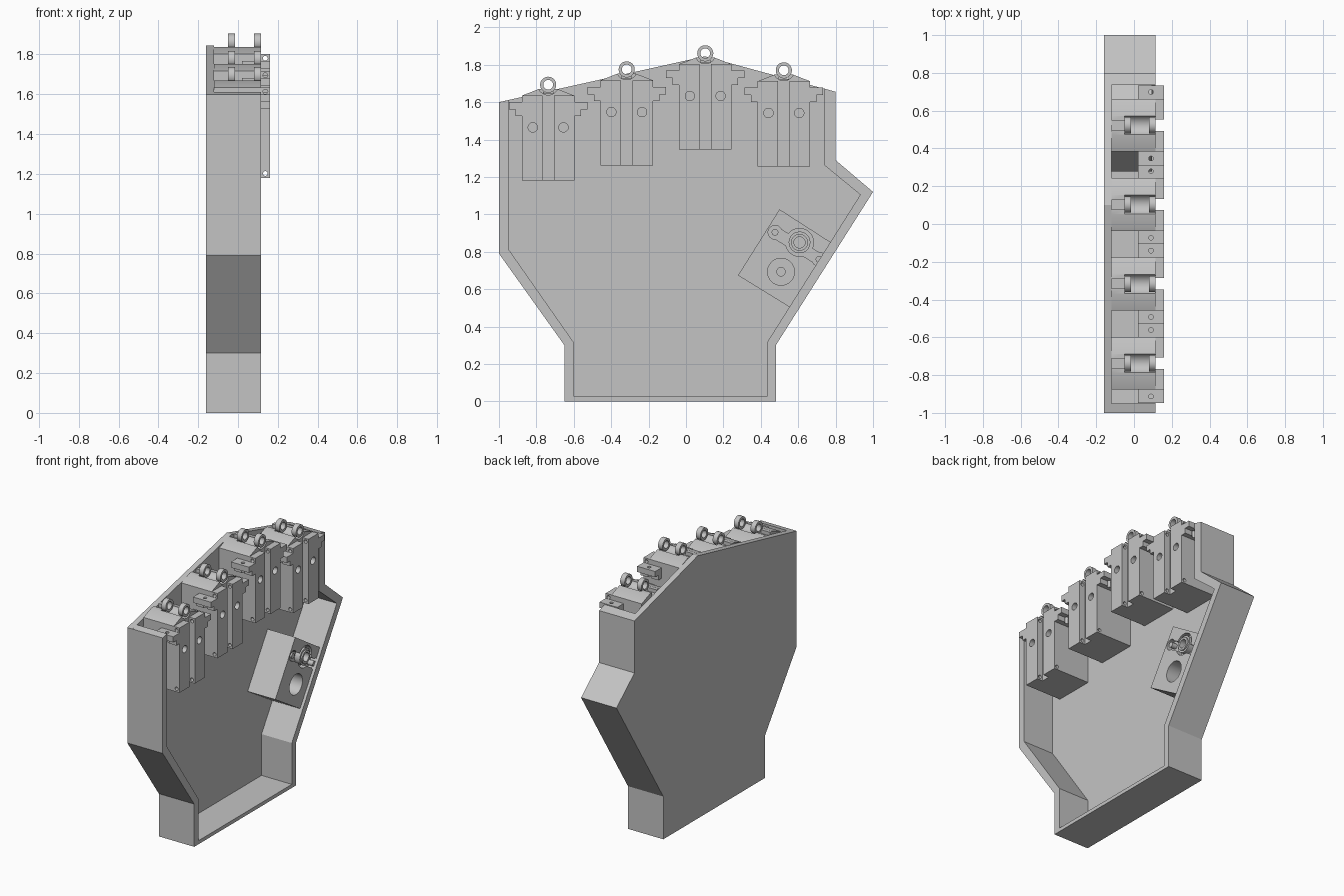
import bpy, bmesh
from math import pi, cos, sin, radians
from mathutils import Matrix, Vector

cube = bpy.data.objects.get("Cube")
if cube:
    bpy.data.objects.remove(cube, do_unlink=True)

grey = bpy.data.materials.new("plain_grey")
grey.use_nodes = True
grey.diffuse_color = (0.55, 0.55, 0.55, 1)
grey.node_tree.nodes["Principled BSDF"].inputs["Base Color"].default_value = (0.55, 0.55, 0.55, 1)


def finish(name, bm):
    bmesh.ops.recalc_face_normals(bm, faces=bm.faces)
    me = bpy.data.meshes.new(name)
    bm.to_mesh(me)
    bm.free()
    me.materials.append(grey)
    ob = bpy.data.objects.new(name, me)
    bpy.context.collection.objects.link(ob)
    return ob


def prism(name, pts, x0, x1):
    """Extrude a (y, z) outline from x0 to x1."""
    bm = bmesh.new()
    face = bm.faces.new([bm.verts.new((x0, y, z)) for y, z in pts])
    new = bmesh.ops.extrude_face_region(bm, geom=[face])["geom"]
    bmesh.ops.translate(bm, vec=(x1 - x0, 0, 0),
                        verts=[v for v in new if isinstance(v, bmesh.types.BMVert)])
    return finish(name, bm)


def block(name, x0, x1, y0, y1, z0, z1):
    return prism(name, [(y0, z0), (y1, z0), (y1, z1), (y0, z1)], x0, x1)


def cylinder(name, axis, centre, r, length):
    turn = {"X": Matrix.Rotation(pi / 2, 4, "Y"),
            "Y": Matrix.Rotation(pi / 2, 4, "X"),
            "Z": Matrix.Identity(4)}[axis]
    bm = bmesh.new()
    bmesh.ops.create_cone(bm, cap_ends=True, segments=32, radius1=r, radius2=r,
                          depth=length, matrix=Matrix.Translation(centre) @ turn)
    return smooth(finish(name, bm))


def tube(name, x0, x1, y, z, r_out, r_in, n=32):
    bm = bmesh.new()
    loops = [[bm.verts.new((x, y + r * cos(2 * pi * i / n), z + r * sin(2 * pi * i / n)))
              for i in range(n)]
             for x, r in ((x0, r_out), (x1, r_out), (x1, r_in), (x0, r_in))]
    for k in range(4):
        a, b = loops[k], loops[(k + 1) % 4]
        for i in range(n):
            j = (i + 1) % n
            bm.faces.new((a[i], a[j], b[j], b[i]))
    return smooth(finish(name, bm))


def smooth(ob):
    ob.data.shade_smooth()
    ob.data.set_sharp_from_angle(angle=radians(30))
    return ob


def cut(ob, cutters):
    """Subtract the cutters, bake the result and discard them."""
    for c in cutters:
        c.hide_render = True
        mod = ob.modifiers.new("cut", "BOOLEAN")
        mod.operation, mod.solver, mod.object = "DIFFERENCE", "EXACT", c
    bpy.context.view_layer.update()
    deps = bpy.context.evaluated_depsgraph_get()
    me = bpy.data.meshes.new_from_object(ob.evaluated_get(deps))
    ob.modifiers.clear()
    ob.data = me
    for c in cutters:
        bpy.data.objects.remove(c, do_unlink=True)
    return smooth(ob)


# Open tray: back plate and rim, open along the top
BACK, FLOOR, RIM = -0.16, -0.12, 0.115
outer = [(-1, 1.6), (-1, 0.79), (-0.65, 0.3), (-0.65, 0), (0.48, 0), (0.48, 0.3),
         (1, 1.12), (0.8, 1.29), (0.8, 1.655)]
inner = [(-0.95, 1.611), (-0.95, 0.815), (-0.6, 0.315), (-0.6, 0.025), (0.433, 0.025),
         (0.433, 0.315), (0.932, 1.105), (0.737, 1.265), (0.737, 1.673)]
prism("back_plate", outer + [(0.1, 1.845)], BACK, FLOOR)
prism("tray_rim", outer + inner[::-1], FLOOR, RIM)

# One module, built around y = 0 with its underside on z = 0
HALF, FACE = 0.14, 0.16
RING_Z = 0.513
core = prism("module_body", [(-HALF, 0), (HALF, 0), (HALF, 0.455), (0.05, 0.49),
                             (-0.05, 0.49), (-HALF, 0.455)], FLOOR, RIM)
cut(core, [cylinder("trough_cutter", "X", (0.0325, 0, RING_Z), 0.055, 0.165),
           block("slot_cutter", -0.2, -0.03, -0.025, 0.025, 0.465, 0.6)])
parts = [core]
for side, s in (("right", -1), ("left", 1)):
    # Face plate beside the central channel
    y0, y1 = sorted((s * 0.03, s * HALF))
    plate = block("face_plate_" + side, RIM, FACE, y0, y1, 0, 0.455)
    cut(plate, [cylinder("bolt_cutter", "X", (FACE, s * 0.082, 0.285), 0.025, 0.08),
                cylinder("pin_cutter", "Y", (0.1375, 0, 0.022), 0.012, 0.5),
                cylinder("pin_cutter", "Y", (0.1375, 0, 0.433), 0.012, 0.5)])
    # Stepped mounting wing
    wing = prism("wing_" + side, [(s * y, z) for y, z in (
        (HALF, 0.345), (0.175, 0.345), (0.175, 0.38), (0.21, 0.38),
        (0.21, 0.42), (HALF, 0.42))], 0.02, FACE)
    cut(wing, [cylinder("screw_cutter", "Z", (0.09, s * 0.176, 0.4), 0.012, 0.3)])
    parts += [plate, wing]
for label, x in (("back", -0.05), ("front", 0.08)):
    parts.append(tube("hinge_ring_" + label, x, x + 0.035, 0, RING_Z, 0.043, 0.026))

# Four modules stepped along the sloping top
for i, base in enumerate((1.18, 1.262, 1.348, 1.257)):
    for p in parts:
        ob = p if i == 3 else p.copy()
        if i < 3:
            bpy.context.collection.objects.link(ob)
        ob.location = (0, -0.737 + 0.42 * i, base)

# Tilted drive box against the slanted wall
TOP = 0.095
box = prism("drive_box", [(0.5, 1.027), (0.775, 0.85), (0.556, 0.503), (0.278, 0.674)],
            FLOOR, TOP)
ring = Vector((0.607, 0.85))
ears = [Vector((0.476, 0.904)), Vector((0.711, 0.76))]
along = (ears[1] - ears[0]).normalized()
across = Vector((-along.y, along.x)) * 0.03
bar = [ears[0] - across, ears[1] - across, ears[1] + across, ears[0] + across]
motor = Vector((0.508, 0.693))
cut(box, [cylinder("motor_cutter", "X", (TOP, *motor), 0.072, 0.2),
          cylinder("ring_cutter", "X", (TOP, *ring), 0.075, 0.08),
          prism("bar_cutter", bar, TOP - 0.04, TOP + 0.04)]
    + [cylinder("ear_cutter", "X", (TOP, *e), 0.037, 0.08) for e in ears])

# Fittings inside the box recesses
tube("bearing_outer", TOP - 0.045, TOP, *ring, 0.058, 0.045)
tube("bearing_inner", TOP - 0.045, TOP + 0.01, *ring, 0.045, 0.03)
for k, e in enumerate(ears):
    cylinder(f"ear_stud_{k}", "X", (TOP - 0.025, *e), 0.018, 0.05)
cylinder("motor_hub", "X", (TOP - 0.1, *motor), 0.025, 0.03)
for k in range(4):
    a = radians(33 + 90 * k)
    cylinder(f"motor_screw_{k}", "X",
             (TOP - 0.1, motor.x + 0.04 * cos(a), motor.y + 0.04 * sin(a)), 0.007, 0.012)
